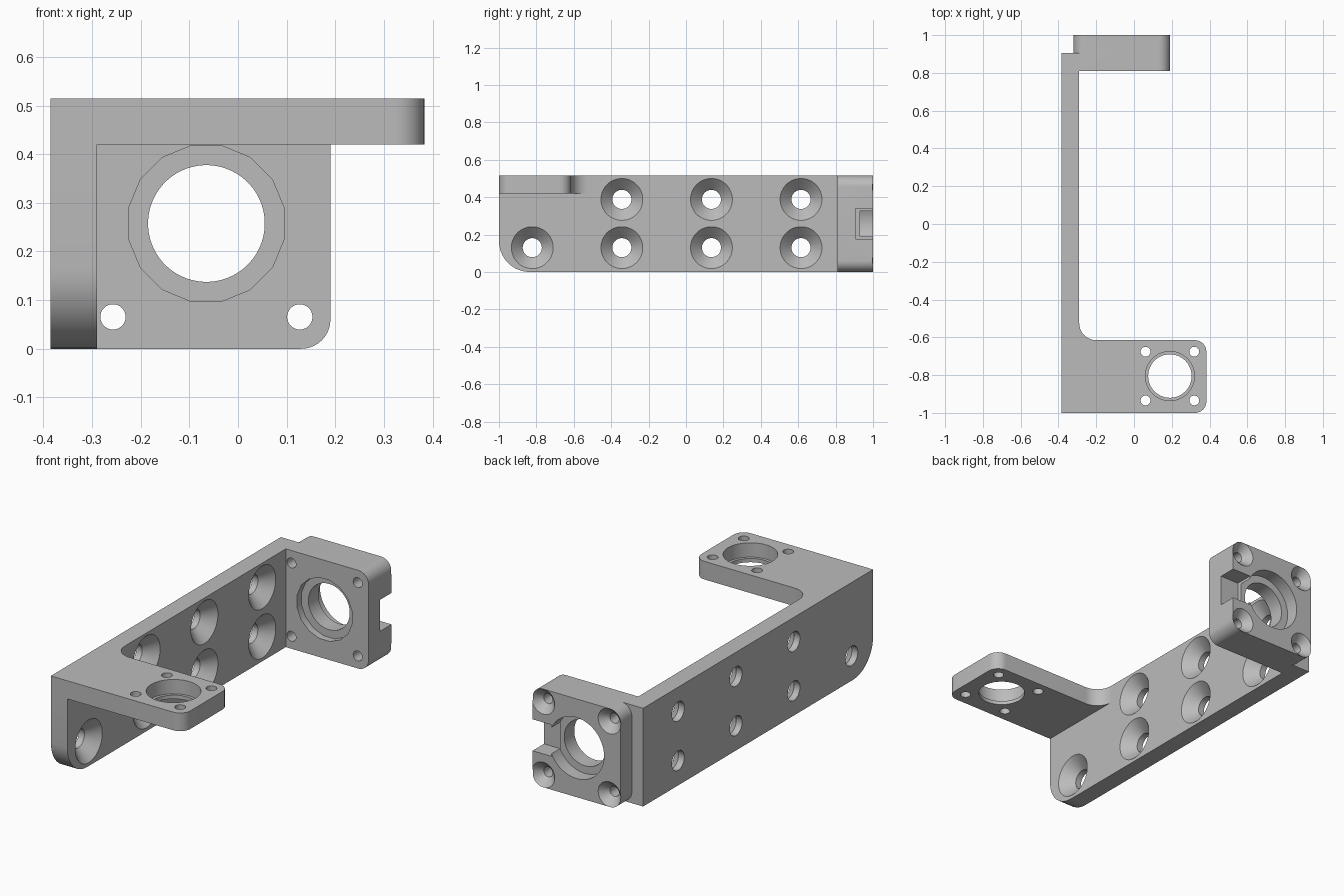
import bpy, bmesh, math
from mathutils import Vector

if "Cube" in bpy.data.objects:
    bpy.data.objects.remove(bpy.data.objects["Cube"], do_unlink=True)

grey = bpy.data.materials.new("plain_grey")
grey.use_nodes = True
grey.diffuse_color = (0.5, 0.5, 0.5, 1)
grey.node_tree.nodes["Principled BSDF"].inputs["Base Color"].default_value = (0.5, 0.5, 0.5, 1)


def place(axis, a, b, c):
    """Put profile coordinates a, b in the plane across the axis, c along it."""
    return {"X": (c, a, b), "Y": (a, c, b), "Z": (a, b, c)}[axis]


def loft(name, axis, rings):
    """Join rings of equal length, each (outline, position), into a closed solid."""
    bm = bmesh.new()
    loops = [[bm.verts.new(place(axis, a, b, pos)) for a, b in outline] for outline, pos in rings]
    n = len(loops[0])
    for low, high in zip(loops, loops[1:]):
        for i in range(n):
            j = (i + 1) % n
            bm.faces.new((low[i], low[j], high[j], high[i]))
    bm.faces.new(loops[0])
    bm.faces.new(loops[-1])
    bmesh.ops.recalc_face_normals(bm, faces=bm.faces)
    mesh = bpy.data.meshes.new(name)
    bm.to_mesh(mesh)
    bm.free()
    mesh.materials.append(grey)
    obj = bpy.data.objects.new(name, mesh)
    bpy.context.collection.objects.link(obj)
    return obj


def rounded(corners, steps=10):
    """Outline from square corners (a, b, radius)."""
    out = []
    for i, (a, b, r) in enumerate(corners):
        p = Vector((a, b))
        if r == 0:
            out.append((a, b))
            continue
        to_prev = (Vector(corners[i - 1][:2]) - p).normalized()
        to_next = (Vector(corners[(i + 1) % len(corners)][:2]) - p).normalized()
        centre = p + r * (to_prev + to_next)
        for k in range(steps + 1):
            t = math.pi / 2 * k / steps
            out.append(tuple(centre - r * (to_next * math.cos(t) + to_prev * math.sin(t))))
    return out


def prism(name, axis, corners, lo, hi):
    outline = rounded(corners)
    return loft(name, axis, [(outline, lo), (outline, hi)])


def box(name, x0, x1, y0, y1, z0, z1):
    return prism(name, "Z", [(x0, y0, 0), (x1, y0, 0), (x1, y1, 0), (x0, y1, 0)], z0, z1)


def bore(name, axis, centre, steps, sides=40):
    """Turned cutter, steps are (position, radius) along the axis."""
    def ring(r):
        angles = [2 * math.pi * (i + 0.5) / sides for i in range(sides)]
        return [(centre[0] + r * math.cos(t), centre[1] + r * math.sin(t)) for t in angles]
    return loft(name, axis, [(ring(r), pos) for pos, r in steps])


def combine(body, other, operation):
    mod = body.modifiers.new(other.name, "BOOLEAN")
    mod.operation, mod.solver, mod.object = operation, "EXACT", other
    bpy.context.view_layer.objects.active = body
    bpy.ops.object.modifier_apply(modifier=mod.name)
    bpy.data.objects.remove(other, do_unlink=True)


LEFT, WALL, TOP = -0.385, -0.29, 0.515
CX, CZ = -0.065, TOP / 2

# Side wall, top flange with filleted root, and end block
bracket = prism("bracket", "X", [(-1, 0, 0.165), (0.905, 0, 0), (0.905, TOP, 0), (-1, TOP, 0)], LEFT, WALL)
flange = prism("top_flange", "Z", [(LEFT, -1, 0), (0.383, -1, 0.06), (0.383, -0.615, 0.06),
                                   (WALL, -0.615, 0.09), (WALL, -0.5, 0), (LEFT, -0.5, 0)], 0.42, TOP)
block = prism("end_block", "Y", [(CX - 0.255, 0, 0.06), (CX + 0.255, 0, 0.06),
                                 (CX + 0.255, TOP, 0.06), (CX - 0.255, TOP, 0.06)], 0.81, 1)
root = box("block_root", -0.35, -0.1, 0.81, 0.905, 0, TOP)
for part in (flange, block, root):
    combine(bracket, part, "UNION")

# Bearing seats, shaft hole and wire notch in the end block
cutters = [
    bore("front_seat", "Y", (CX, CZ), [(0.7, 0.163), (0.847, 0.163)], 16),
    bore("shaft_hole", "Y", (CX, CZ), [(0.83, 0.12), (0.93, 0.12), (0.93, 0.16), (1.1, 0.16)], 64),
    box("wire_notch", 0.08, 0.3, 0.905, 1.1, 0.175, 0.34),
]
# Countersunk corner holes in the end block
for sx in (-1, 1):
    for sz in (-1, 1):
        cutters.append(bore("corner_hole", "Y", (CX + sx * 0.192, CZ + sz * 0.192),
                            [(0.7, 0.026), (0.96, 0.026), (1.01, 0.076)]))
# Stepped bore and small holes in the top flange
cutters.append(bore("flange_bore", "Z", (0.19, -0.805), [(0.3, 0.115), (0.44, 0.115), (0.44, 0.13), (0.6, 0.13)], 64))
for sx in (-1, 1):
    for sy in (-1, 1):
        cutters.append(bore("flange_hole", "Z", (0.19 + sx * 0.129, -0.805 + sy * 0.129), [(0.3, 0.026), (0.6, 0.026)]))
# Countersunk mounting holes in the side wall
for column in range(4):
    for z in (0.13, 0.388):
        if column == 0 and z > 0.3:
            continue
        cutters.append(bore("mounting_hole", "X", (-0.822 + column * 0.479, z),
                            [(-0.5, 0.051), (-0.351, 0.051), (WALL, 0.112), (-0.28, 0.122)]))
for cutter in cutters:
    combine(bracket, cutter, "DIFFERENCE")

bracket.select_set(True)
bpy.context.view_layer.objects.active = bracket
bpy.ops.object.shade_smooth_by_angle(angle=math.radians(30))
